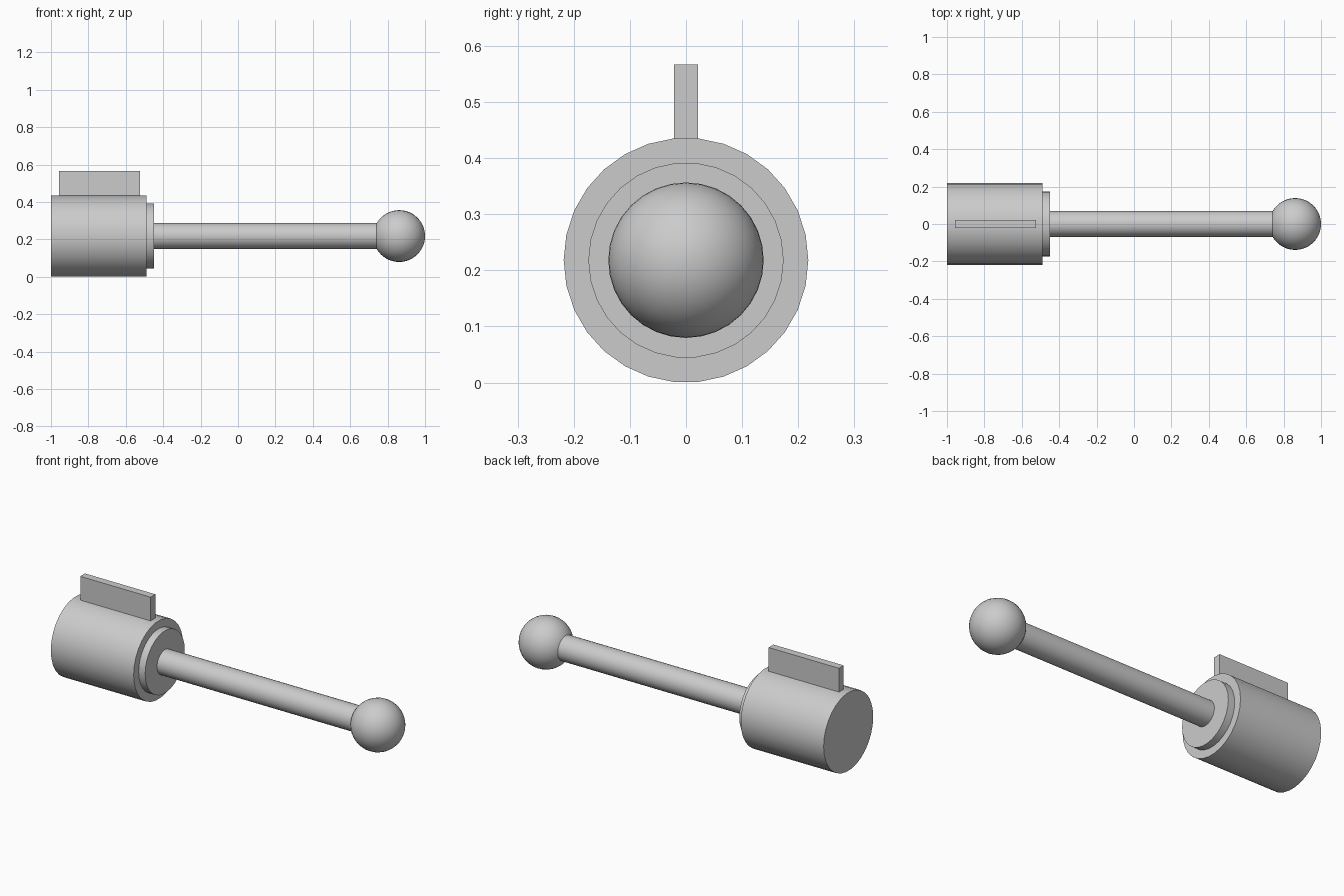
import bpy
import math

cube = bpy.data.objects.get("Cube")
if cube:
    bpy.data.objects.remove(cube, do_unlink=True)

AXIS_Z = 0.218  # height of the shared centre line

grey = bpy.data.materials.new("light grey")
grey.use_nodes = True
grey.diffuse_color = (0.6, 0.6, 0.6, 1)
grey.node_tree.nodes["Principled BSDF"].inputs["Base Color"].default_value = (0.6, 0.6, 0.6, 1)


def finish(name, smooth=True):
    obj = bpy.context.object
    obj.name = name
    obj.data.materials.append(grey)
    bpy.ops.object.transform_apply(location=False, rotation=True, scale=True)
    if smooth:
        bpy.ops.object.shade_smooth_by_angle(angle=math.radians(35))
    return obj


def rod_along_x(name, x0, x1, radius, sides=30):
    bpy.ops.mesh.primitive_cylinder_add(
        vertices=sides, radius=radius, depth=x1 - x0,
        location=((x0 + x1) / 2, 0, AXIS_Z), rotation=(0, math.pi / 2, 0))
    return finish(name)


# Cylindrical housing, stepped collar and long shaft
rod_along_x("housing", -1.0, -0.49, 0.218)
rod_along_x("collar", -0.5, -0.45, 0.174)
rod_along_x("shaft", -0.46, 0.8, 0.069)

# Ball at the end of the shaft
bpy.ops.mesh.primitive_uv_sphere_add(
    segments=32, ring_count=24, radius=0.1385,
    location=(0.8615, 0, AXIS_Z), rotation=(0, math.pi / 2, 0))
finish("ball_end")

# Thin upright fin on top of the housing
bpy.ops.mesh.primitive_cube_add(size=1, location=(-0.74, 0, 0.4835))
bpy.context.object.scale = (0.433, 0.042, 0.167)
finish("top_fin", smooth=False)
